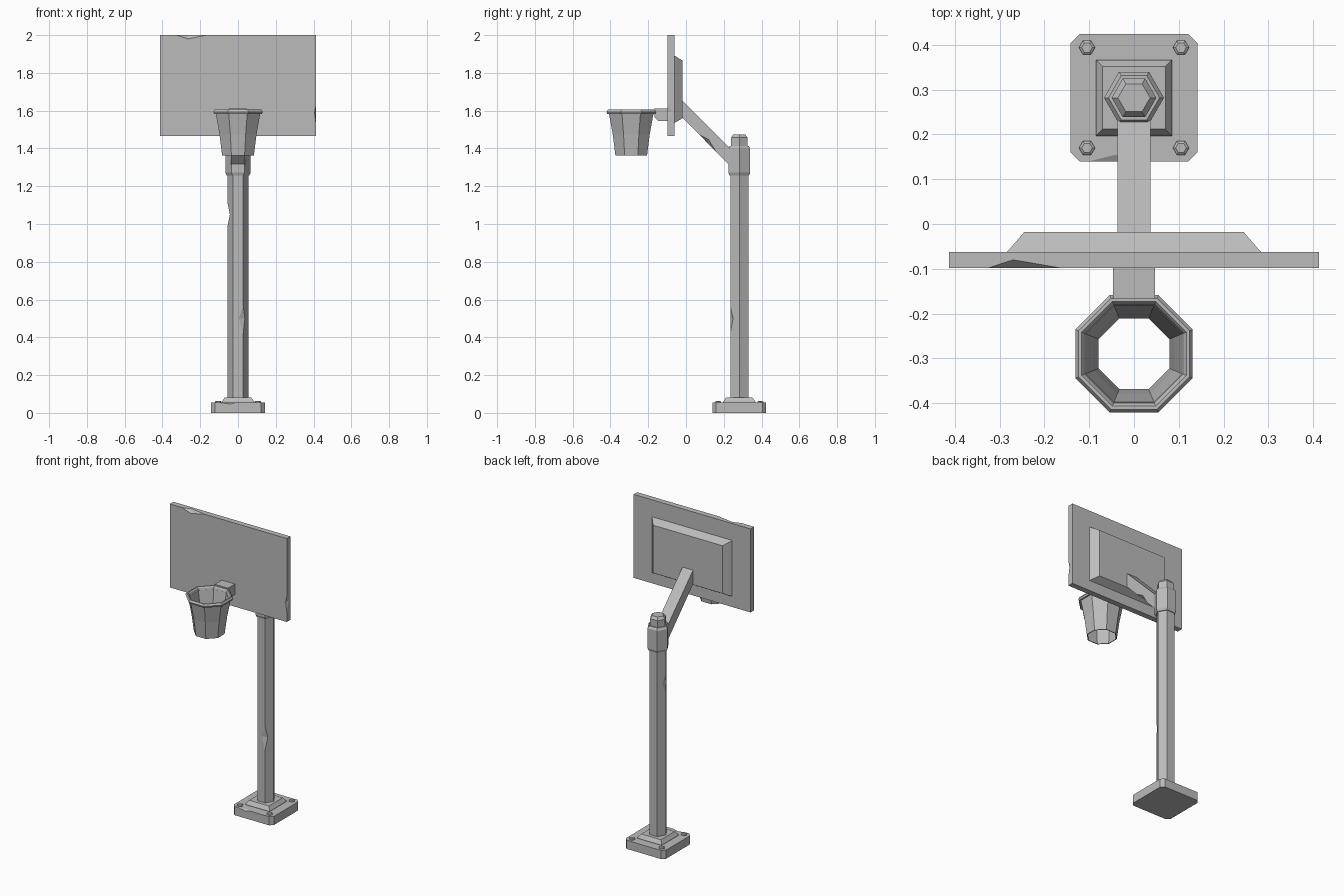
import bpy, bmesh
from math import cos, sin, pi
from mathutils import Vector

cube = bpy.data.objects.get("Cube")
if cube:
    bpy.data.objects.remove(cube)

grey = bpy.data.materials.new("plain grey")
grey.use_nodes = True
grey.diffuse_color = (0.5, 0.5, 0.5, 1)
grey.node_tree.nodes["Principled BSDF"].inputs["Base Color"].default_value = (0.5, 0.5, 0.5, 1)

POLE_Y, HOOP_Y = 0.282, -0.29


def finish(name, bm):
    bmesh.ops.recalc_face_normals(bm, faces=bm.faces)
    mesh = bpy.data.meshes.new(name)
    bm.to_mesh(mesh)
    bm.free()
    mesh.materials.append(grey)
    obj = bpy.data.objects.new(name, mesh)
    bpy.context.collection.objects.link(obj)
    return obj


def loft(name, loops, ring=False):
    """Skin a stack of loops; cap the ends, or join them into a ring."""
    bm = bmesh.new()
    rows = [[bm.verts.new(p) for p in loop] for loop in loops]
    pairs = list(zip(rows, rows[1:]))
    if ring:
        pairs.append((rows[-1], rows[0]))
    else:
        bm.faces.new(rows[0])
        bm.faces.new(rows[-1])
    for low, high in pairs:
        for i in range(len(low)):
            j = (i + 1) % len(low)
            bm.faces.new((low[i], low[j], high[j], high[i]))
    return finish(name, bm)


def turned(name, sides, profile, x, y, twist=0.0, ring=False):
    angles = [2 * pi * i / sides + twist for i in range(sides)]
    return loft(name, [[(x + r * cos(a), y + r * sin(a), z) for a in angles]
                       for r, z in profile], ring)


def extrude_x(name, half, outline):
    return loft(name, [[(x, y, z) for y, z in outline] for x in (-half, half)])


def chip(obj, a, b, c, d):
    """Knock a wedge out of edge a-b, reaching c and d on the two faces beside it."""
    a, b, c, d = map(Vector, (a, b, c, d))
    outside = (a + b) - (c + d) / 2
    bm = bmesh.new()
    for p in (a, b, c, d, outside):
        bm.verts.new(p)
    bmesh.ops.convex_hull(bm, input=bm.verts)
    cutter = finish("chip_cutter", bm)
    cutter.hide_render = True
    mod = obj.modifiers.new("chip", "BOOLEAN")
    mod.operation, mod.solver, mod.object = "DIFFERENCE", "EXACT", cutter
    bpy.context.view_layer.objects.active = obj
    bpy.ops.object.modifier_apply(modifier=mod.name)
    bpy.data.objects.remove(cutter)


# Base plate with clipped corners, raised foot and four bolts
h, k = 0.142, 0.122
corners = [(h, k), (k, h), (-k, h), (-h, k), (-h, -k), (-k, -h), (k, -h), (h, -k)]
base = loft("base_plate", [[(x, POLE_Y + y, z) for x, y in corners] for z in (0, 0.055)])
front = POLE_Y - h
chip(base, (-0.1, front, 0.055), (-0.01, front, 0.055),
     (-0.04, front, 0.047), (-0.04, front + 0.015, 0.055))
turned("base_foot", 4, [(0.12, 0.05), (0.12, 0.06), (0.099, 0.082)], 0, POLE_Y, pi / 4)
for x in (-0.105, 0.105):
    for y in (-0.112, 0.112):
        turned("base_bolt", 6, [(0.018, 0.05), (0.018, 0.059), (0.012, 0.063)], x, POLE_Y + y)

# Six-sided pole with two dents
pole = turned("pole", 6, [(0.055, 0.07), (0.055, 1.28)], 0, POLE_Y)
chip(pole, (-0.055, POLE_Y, 1.11), (-0.055, POLE_Y, 0.99),
     (-0.043, POLE_Y - 0.021, 1.05), (-0.043, POLE_Y + 0.021, 1.05))
edge = POLE_Y - 0.0476
chip(pole, (0.0275, edge, 0.57), (0.0275, edge, 0.42),
     (0.004, edge, 0.5), (0.036, edge + 0.0147, 0.5))

# Collar and cap on the pole
turned("pole_collar", 6, [(0.06, 1.257), (0.067, 1.272), (0.067, 1.4), (0.057, 1.414)], 0, POLE_Y)
turned("pole_cap", 6, [(0.05, 1.4), (0.05, 1.458), (0.036, 1.475)], 0, POLE_Y)

# Slanted arm
arm = extrude_x("support_arm", 0.037, [(-0.03, 1.665), (0.25, 1.385), (0.25, 1.29), (-0.03, 1.575)])
under = lambda y: 1.575 - (y + 0.03) * 0.285 / 0.28
chip(arm, (0.037, 0.07, under(0.07)), (0.037, 0.16, under(0.16)),
     (0.037, 0.12, under(0.12) + 0.025), (0.012, 0.115, under(0.115)))

# Backboard with chipped edges
board = extrude_x("backboard", 0.413, [(-0.098, 1.467), (-0.062, 1.467), (-0.062, 2), (-0.098, 2)])
chip(board, (-0.325, -0.098, 2), (-0.165, -0.098, 2), (-0.265, -0.098, 1.98), (-0.27, -0.08, 2))
chip(board, (0.413, -0.098, 1.53), (0.413, -0.098, 1.63),
     (0.405, -0.098, 1.59), (0.413, -0.077, 1.6))

# Bevelled panel behind the board
loft("back_panel", [[(-x, y, lo), (x, y, lo), (x, y, hi), (-x, y, hi)]
                    for x, y, lo, hi in ((0.285, -0.064, 1.533, 1.893), (0.245, -0.018, 1.56, 1.865))])

# Bracket, rim and net as eight-sided forms
extrude_x("hoop_bracket", 0.047, [(-0.09, 1.612), (-0.168, 1.612), (-0.168, 1.565),
                                  (-0.147, 1.545), (-0.09, 1.545)])
grow = 1 / cos(pi / 8)


def octagon_ring(name, profile):
    turned(name, 8, [(r * grow, z) for r, z in profile], 0, HOOP_Y, pi / 8, ring=True)


octagon_ring("hoop_rim", [(0.124, 1.605), (0.131, 1.594), (0.127, 1.583),
                          (0.108, 1.583), (0.112, 1.598), (0.117, 1.605)])
octagon_ring("hoop_net", [(0.118, 1.586), (0.098, 1.475), (0.084, 1.363),
                          (0.079, 1.363), (0.09, 1.475), (0.108, 1.586)])
